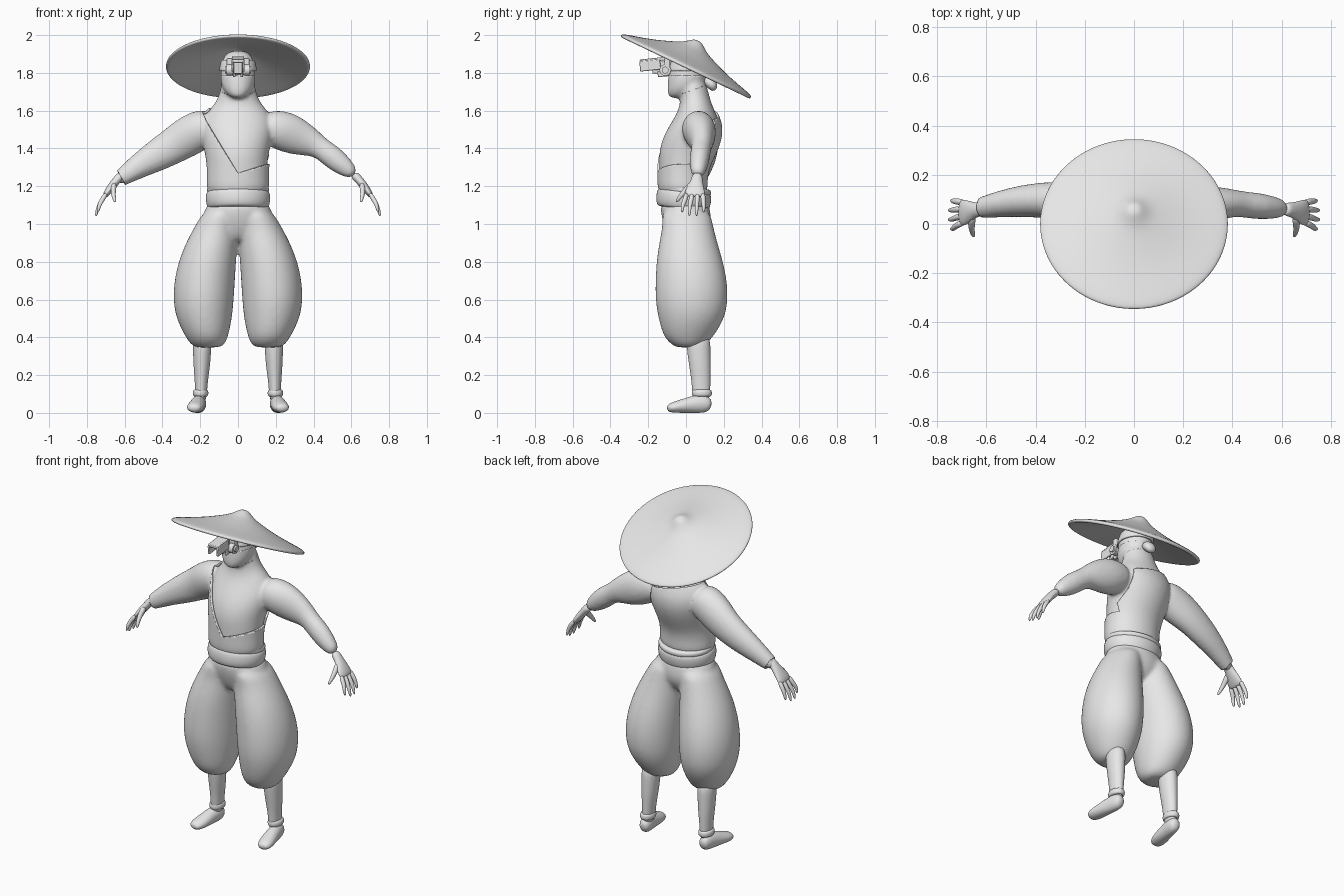
import bpy, bmesh, math
from mathutils import Vector, Matrix

if "Cube" in bpy.data.objects:
    bpy.data.objects.remove(bpy.data.objects["Cube"])

grey = bpy.data.materials.new("clay grey")
grey.use_nodes = True
grey.diffuse_color = (0.8, 0.8, 0.8, 1)
grey.node_tree.nodes["Principled BSDF"].inputs["Base Color"].default_value = (0.8, 0.8, 0.8, 1)

X, Y, Z = Vector((1, 0, 0)), Vector((0, 1, 0)), Vector((0, 0, 1))


def loft(bm, sections, n=16, ref=Y, flat=False):
    """Skin elliptical rings (x, y, z, a, b); b runs along ref, a across it."""
    pts = [Vector(s[:3]) for s in sections]
    grow = 3 / (2 + math.cos(math.tau / n))  # offsets subdivision shrinkage
    rings = []
    for i, (p, s) in enumerate(zip(pts, sections)):
        d = Z if flat else (pts[min(i + 1, len(pts) - 1)] - pts[max(i - 1, 0)]).normalized()
        side = (ref - d * ref.dot(d)).normalized()
        across = side.cross(d)
        ring = []
        for k in range(n):
            t = math.tau * k / n
            ring.append(bm.verts.new(p + (across * math.cos(t) * s[3] + side * math.sin(t) * s[4]) * grow))
        rings.append(ring)
    for r, q in zip(rings, rings[1:]):
        for k in range(n):
            bm.faces.new((r[k], r[(k + 1) % n], q[(k + 1) % n], q[k]))
    bm.faces.new(rings[0][::-1])
    bm.faces.new(rings[-1])


def finish(name, bm, subdiv=2, voxel=0, smooth=0, angle=180):
    bmesh.ops.recalc_face_normals(bm, faces=bm.faces)
    me = bpy.data.meshes.new(name)
    bm.to_mesh(me)
    bm.free()
    me.materials.append(grey)
    ob = bpy.data.objects.new(name, me)
    bpy.context.collection.objects.link(ob)
    if subdiv:
        ob.modifiers.new("round", "SUBSURF").levels = subdiv
        ob.modifiers["round"].render_levels = subdiv
    if voxel:
        m = ob.modifiers.new("blend", "REMESH")
        m.mode, m.voxel_size, m.use_smooth_shade = "VOXEL", voxel, True
        m = ob.modifiers.new("relax", "SMOOTH")
        m.factor, m.iterations = 0.5, smooth
    for o in bpy.context.selected_objects:
        o.select_set(False)
    ob.select_set(True)
    bpy.context.view_layer.objects.active = ob
    bpy.ops.object.shade_smooth_by_angle(angle=math.radians(angle))
    return ob


def mirrored(sections, s):
    return [(s * c[0], *c[1:]) for c in sections]


# Torso, head and arms blended into one body
bm = bmesh.new()
torso = [(1.14, .155, -.015, .12), (1.22, .153, -.02, .12), (1.30, .152, -.015, .125),
         (1.38, .163, .005, .148), (1.46, .182, .03, .152), (1.53, .188, .05, .132),
         (1.59, .165, .055, .1), (1.64, .118, .052, .082), (1.70, .093, .042, .075), (1.78, .085, .03, .07)]
loft(bm, [(0, cy, z, rx, ry) for z, rx, cy, ry in torso], flat=True)
head = [(1.665, .028, -.05, .035), (1.69, .062, -.03, .068), (1.73, .09, 0, .098),
        (1.80, .094, .01, .103), (1.87, .086, .02, .092), (1.92, .05, .03, .05)]
loft(bm, [(0, cy, z, rx, ry) for z, rx, cy, ry in head], flat=True)
loft(bm, [(.13, .06, 1.52, .08, .08), (.2, .065, 1.505, .1, .088), (.26, .075, 1.485, .106, .085),
          (.33, .083, 1.455, .095, .07), (.4, .085, 1.425, .07, .056), (.44, .08, 1.4, .056, .052),
          (.5, .073, 1.355, .062, .054), (.56, .067, 1.305, .053, .047), (.62, .06, 1.258, .03, .033)])
loft(bm, [(-.13, .06, 1.52, .08, .08), (-.2, .07, 1.5, .094, .082), (-.27, .085, 1.46, .095, .074),
          (-.34, .098, 1.415, .084, .062), (-.43, .095, 1.362, .073, .055), (-.52, .085, 1.31, .055, .045),
          (-.6, .07, 1.257, .038, .034), (-.645, .062, 1.225, .026, .028)])
body = finish("body", bm, voxel=.011, smooth=6)


def shell(name, cuts, keep, thick):
    """Thin layer over the body, cut along planes and filtered by a rule."""
    deps = bpy.context.evaluated_depsgraph_get()
    me = bpy.data.meshes.new_from_object(body.evaluated_get(deps))
    b = bmesh.new()
    b.from_mesh(me)
    bpy.data.meshes.remove(me)
    for co, no in cuts:
        bmesh.ops.bisect_plane(b, geom=b.verts[:] + b.edges[:] + b.faces[:], plane_co=co, plane_no=no)
    bmesh.ops.delete(b, geom=[f for f in b.faces if not keep(f.calc_center_median())], context="FACES")
    ob = finish(name, b, subdiv=0, angle=50)
    m = ob.modifiers.new("cloth", "SOLIDIFY")
    m.thickness, m.offset = thick, 1
    return ob


def slope(x1, z1, x2, z2):
    """Plane through a front-view line; its normal points upward."""
    return Vector((x1, 0, z1)), Vector((z1 - z2, 0, x2 - x1)).normalized()


def below(plane, c):
    return (c - plane[0]).dot(plane[1]) < 0


# Robe over one shoulder with a long sleeve
lapel = slope(-.2, 1.6, 0, 1.27)
fold = slope(0, 1.27, .16, 1.32)
nape = slope(-.2, 1.62, .12, 1.55)
rear = slope(.12, 1.55, .165, 1.3)
middle = (Vector((0, .045, 0)), Y)
cuff = slope(-.64, 1.29, -.59, 1.2)
hem = (Z * 1.16, Z)
flank = (X * .2, X)


def in_robe(c):
    if c.z < 1.16 or c.x > .2 or (below(cuff, c) and c.x < -.5):
        return False
    if c.y < .045:
        return below(lapel, c) or below(fold, c)
    return below(nape, c) and below(rear, c)


shell("robe", [lapel, fold, nape, rear, middle, cuff, hem, flank], in_robe, .012)

# Face mask and head strap
jaw = (Vector((0, -.1, 1.66)), Vector((0, -.36, 1)).normalized())
levels = [(Z * h, Z) for h in (1.785, 1.81, 1.865)]
shell("face_mask", [jaw, levels[0]],
      lambda c: c.z < 1.785 and not below(jaw, c), .008)
shell("head_strap", levels[1:], lambda c: 1.81 < c.z < 1.865, .008)

# Wide tilted hat
bm = bmesh.new()
hat = [(.1, .008), (.085, .06), (.055, .15), (.025, .25), (-.008, .36), (-.012, .375), (0, .385),
       (.012, .372), (.03, .3), (.055, .21), (.085, .13), (.108, .075), (.13, .045), (.146, .025), (.15, .006)]
loft(bm, [(0, 0, h, r, r) for h, r in hat], n=32, flat=True)
ob = finish("hat", bm)
ob.location.z = 1.835
ob.rotation_euler.x = math.radians(-25.5)

# Belt roll, tilted down at the back
bm = bmesh.new()
for roll in ([(-.058, .14, .115), (-.055, .158, .135), (-.02, .171, .146), (.025, .17, .145), (.038, .158, .135), (.04, .14, .115)],
             [(.02, .14, .115), (.025, .16, .137), (.045, .166, .142), (.06, .16, .136), (.064, .14, .115)]):
    loft(bm, [(0, -.012, h, rx, ry) for h, rx, ry in roll], flat=True)
ob = finish("belt", bm)
ob.location.z = 1.135
ob.rotation_euler.x = math.radians(-7)

# Baggy trousers
bm = bmesh.new()
leg = [(.345, .16, .065, .01, .06), (.362, .16, .088, .015, .09), (.4, .165, .112, .012, .13),
       (.5, .18, .148, .03, .176), (.6, .183, .16, .03, .192), (.7, .177, .16, .028, .189),
       (.8, .163, .152, .02, .176), (.9, .14, .136, .012, .154), (1.0, .11, .112, .01, .13),
       (1.09, .08, .088, -.005, .13)]
for s in (1, -1):
    loft(bm, [(s * x, y, z, rx, ry) for z, x, rx, y, ry in leg], flat=True)
loft(bm, [(0, 0, .9, .08, .06), (0, .005, .94, .17, .1), (0, .008, 1.0, .2, .126),
          (0, -.002, 1.06, .178, .132), (0, -.01, 1.14, .155, .125)], flat=True)
finish("trousers", bm, voxel=.011, smooth=8)

shin = [(.19, .065, .42, .05, .063), (.19, .067, .33, .048, .062), (.192, .075, .24, .043, .056),
        (.195, .08, .15, .032, .048), (.196, .082, .05, .03, .046)]
band = [(.198, .084, h, r, r + .012) for h, r in ((.085, .03), (.09, .039), (.105, .042), (.12, .039), (.125, .03))]
foot = [(.2, .135, .04, .026, .024), (.202, .1, .05, .05, .037), (.212, .04, .046, .046, .038),
        (.222, -.03, .034, .034, .045), (.232, -.075, .028, .027, .041), (.236, -.1, .022, .015, .024)]
palm = [(.61, .06, 1.265, .024, .028), (.64, .058, 1.235, .022, .028), (.668, .052, 1.2, .021, .042),
        (.692, .046, 1.168, .018, .054), (.708, .046, 1.143, .012, .052)]
thumb = [(.655, .035, 1.215, .016, .02), (.662, -.005, 1.175, .014, .015),
         (.657, -.035, 1.14, .01, .011), (.65, -.052, 1.115, .006, .007)]

for s, side in ((1, "left"), (-1, "right")):
    # Shin, ankle band and shoe
    for name, part, ref, flat in (("shin", shin, Y, True), ("ankle_band", band, Y, True), ("shoe", foot, X, False)):
        bm = bmesh.new()
        loft(bm, mirrored(part, s), ref=ref, flat=flat)
        finish(f"{side}_{name}", bm)
    # Hand with spread fingers
    bm = bmesh.new()
    loft(bm, mirrored(palm, s), n=12)
    loft(bm, mirrored(thumb, s), n=8)
    for i in range(4):
        y, tip, drop = .005 + i * .028, -.02 + i * .038, .02 * (i in (0, 3))
        finger = [(.695, y, 1.165, .013, .014), (.725, (y + tip) / 2, 1.12, .012, .012),
                  (.742 - drop / 3, tip, 1.085 + drop / 2, .01, .01), (.753 - drop / 2, tip, 1.04 + drop, .006, .006)]
        loft(bm, mirrored(finger, s), n=8)
    finish(f"{side}_hand", bm)


def box(b, centre, size, tilt=0):
    m = Matrix.Translation(centre) @ Matrix.Rotation(math.radians(tilt), 4, "X") @ Matrix.Diagonal((*size, 1))
    bmesh.ops.create_cube(b, size=1, matrix=m)


# Eyepiece in front of the face: hood, cheeks and mount
bm = bmesh.new()
box(bm, (0, -.165, 1.87), (.066, .16, .018), 6)
for s in (1, -1):
    box(bm, (s * .029, -.19, 1.84), (.012, .11, .055), 6)
    box(bm, (s * .02, -.12, 1.795), (.014, .06, .03), 6)
box(bm, (0, -.13, 1.83), (.046, .1, .06), 6)
box(bm, (0, -.1, 1.835), (.12, .03, .085))
ob = finish("eyepiece", bm, subdiv=0, angle=35)
m = ob.modifiers.new("soft edges", "BEVEL")
m.width, m.segments = .004, 2

# Round side knobs of the eyepiece
bm = bmesh.new()
for s in (1, -1):
    for r, x in ((.03, .045), (.018, .055)):
        spot = Matrix.Translation((s * x, -.11, 1.815)) @ Matrix.Rotation(math.pi / 2, 4, "Y")
        bmesh.ops.create_cone(bm, cap_ends=True, segments=24, radius1=r, radius2=r, depth=.03, matrix=spot)
finish("eyepiece_knobs", bm, subdiv=0, angle=35)

# Knot behind the head
bm = bmesh.new()
loft(bm, [(0, .09, 1.77, .02, .02), (0, .12, 1.755, .03, .035), (0, .145, 1.73, .028, .04), (0, .15, 1.705, .012, .015)], n=12, ref=X)
finish("knot", bm)
